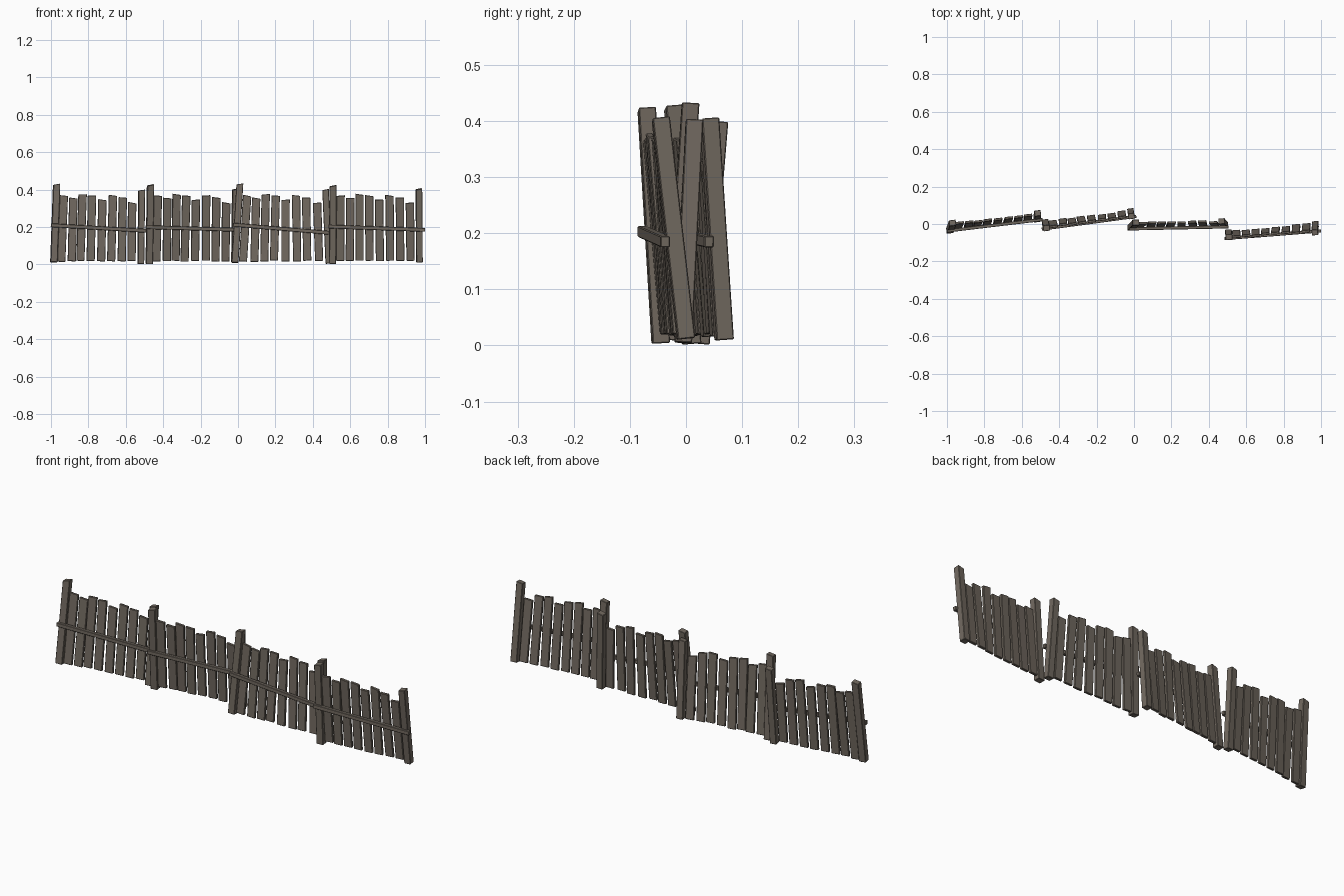
import bpy, bmesh, math, random
from mathutils import Vector

random.seed(4)
cube = bpy.data.objects.get("Cube")
if cube:
    bpy.data.objects.remove(cube, do_unlink=True)

# Weathered wood
wood = bpy.data.materials.new("weathered_wood")
wood.use_nodes = True
colour = (0.165, 0.14, 0.115, 1)
wood.diffuse_color = colour
wood.node_tree.nodes["Principled BSDF"].inputs["Base Color"].default_value = colour


def beam(name, start, end, width, depth, side, slant=0.0, taper=1.0):
    """Box timber from start to end; side is the width direction."""
    start, end, side = Vector(start), Vector(end), Vector(side).normalized()
    axis = (end - start).normalized()
    side = (side - axis * side.dot(axis)).normalized()
    thick = axis.cross(side)
    bm = bmesh.new()
    bmesh.ops.create_cube(bm, size=1)
    for v in bm.verts:
        sx, sy, top = v.co.x, v.co.y, v.co.z > 0
        scale = taper if top else 1.0
        v.co = (end if top else start) + side * sx * width * scale + thick * sy * depth
        if top:
            v.co += axis * slant * sx
    bmesh.ops.recalc_face_normals(bm, faces=bm.faces)
    bmesh.ops.bevel(bm, geom=bm.edges[:], offset=0.0018, segments=1, affect='EDGES')
    mesh = bpy.data.meshes.new(name)
    bm.to_mesh(mesh)
    bm.free()
    mesh.materials.append(wood)
    obj = bpy.data.objects.new(name, mesh)
    bpy.context.scene.collection.objects.link(obj)


# Each section: left post foot, left post top, right post foot, right post top, rail heights
sections = [
    ((-.985, -.035, .012), (-.97, .006, .428), (-.52, .025, .003), (-.515, .058, .397), (.21, .18)),
    ((-.475, .01, .003), (-.468, -.022, .425), (-.018, .068, .01), (-.014, .042, .403), (.20, .185)),
    ((-.016, -.02, .01), (.01, .008, .43), (.485, -.005, .005), (.468, .015, .4), (.213, .168)),
    ((.505, -.045, .004), (.508, -.07, .421), (.97, .0, .012), (.967, -.045, .404), (.203, .185)),
]
# Plank spacing and height pattern shared by all sections
spacing = [.09, .2, .31, .42, .54, .66, .775, .893]
heights = [.368, .355, .375, .368, .346, .369, .358, .33]


def at_height(foot, top, z):
    return foot.lerp(top, (z - foot.z) / (top.z - foot.z))


for n, (lf, lt, rf, rt, rail) in enumerate(sections, 1):
    lf, lt, rf, rt = map(Vector, (lf, lt, rf, rt))
    along = rf + rt - lf - lt
    along.z = 0
    along.normalize()
    front = Vector((along.y, -along.x, 0))

    # Posts
    beam(f"left_post_{n}", lf, lt, .036, .031, along, .008)
    beam(f"right_post_{n}", rf, rt, .034, .031, along, .006)

    # Planks
    for i, (t, h) in enumerate(zip(spacing, heights), 1):
        low = at_height(lf, lt, .017).lerp(at_height(rf, rt, .017), t)
        high = at_height(lf, lt, h).lerp(at_height(rf, rt, h), t)
        low += along * random.uniform(-.003, .003) + front * random.uniform(-.004, .003)
        high += along * random.uniform(-.002, .002) + front * random.uniform(-.003, .005)
        low.z += random.uniform(-.003, .004)
        beam(f"plank_{n}_{i}", low, high, .043, .013, along,
             random.uniform(-.008, .005), 1.04)

    # Cross rail on the front
    a = at_height(lf, lt, rail[0]) + front * .019 - along * .024
    b = at_height(rf, rt, rail[1]) + front * .019 + along * .026
    if n == 1:
        a.x = -1.0
    if n == len(sections):
        b.x = 1.0
    beam(f"cross_rail_{n}", a, b, .02, .017, (0, 0, 1))
